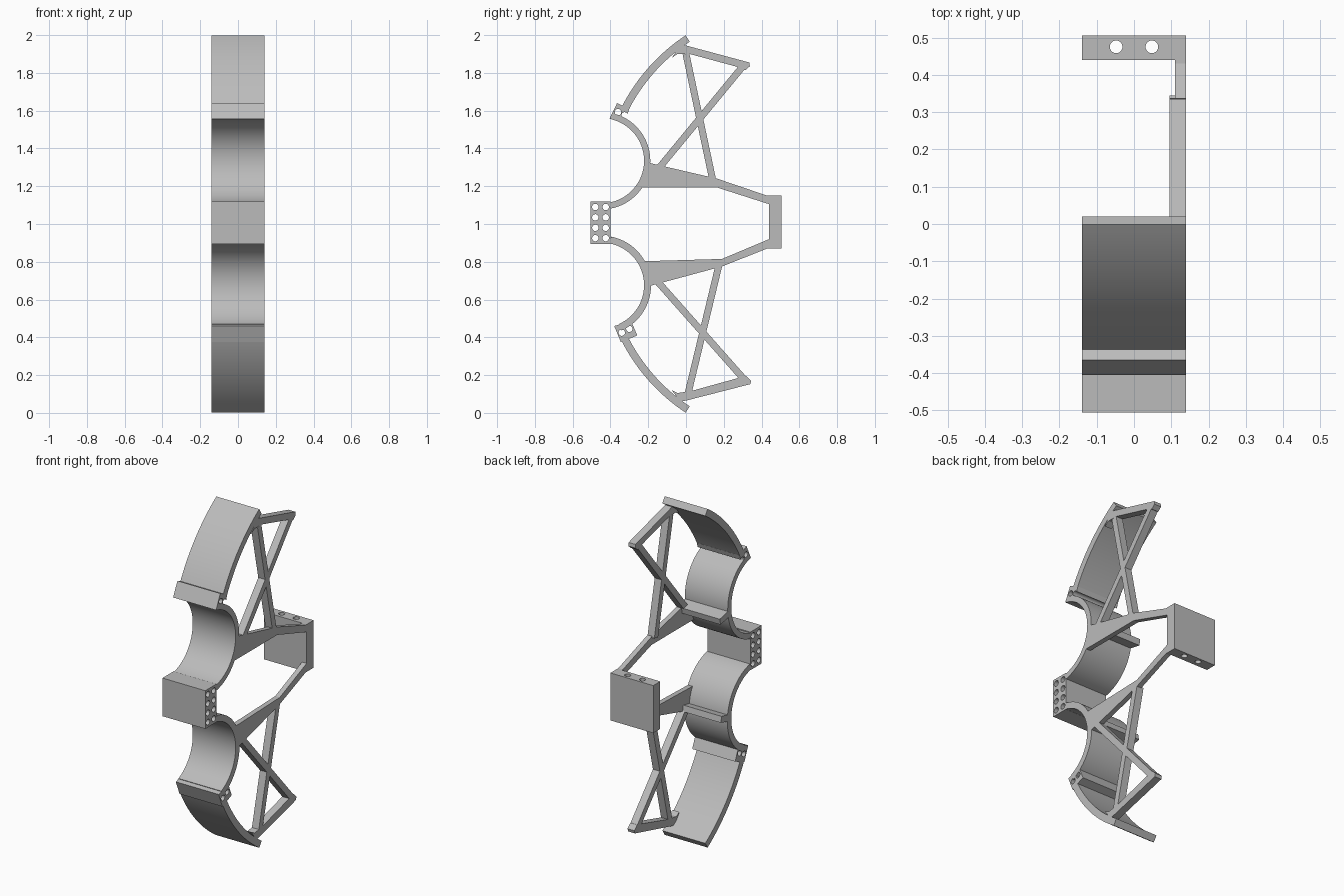
import bpy, bmesh, math
from mathutils import Matrix

old = bpy.data.objects.get("Cube")
if old:
    bpy.data.objects.remove(old)

GREY = (0.5, 0.5, 0.5, 1)
mat = bpy.data.materials.new("grey")
mat.use_nodes = True
mat.diffuse_color = GREY
mat.node_tree.nodes["Principled BSDF"].inputs["Base Color"].default_value = GREY

HALF = 0.14      # half of the overall width
STRUT_IN = 0.095  # inner side of the truss bars
PLATE_IN = 0.11   # inner side of the arm plates


def finish(name, bm):
    bmesh.ops.recalc_face_normals(bm, faces=bm.faces)
    mesh = bpy.data.meshes.new(name)
    bm.to_mesh(mesh)
    bm.free()
    mesh.materials.append(mat)
    ob = bpy.data.objects.new(name, mesh)
    bpy.context.collection.objects.link(ob)
    return ob


def extrude(name, profile, x0=-HALF, x1=HALF):
    """Extrude a (y, z) outline along x."""
    bm = bmesh.new()
    face = bm.faces.new([bm.verts.new((x0, y, z)) for y, z in profile])
    out = bmesh.ops.extrude_face_region(bm, geom=[face])["geom"]
    for v in out:
        if isinstance(v, bmesh.types.BMVert):
            v.co.x = x1
    return finish(name, bm)


def band(name, cy, cz, r0, r1, a0, a1, steps):
    """Curved strip between two radii; angles in degrees."""
    angles = [math.radians(a0 + (a1 - a0) * i / steps) for i in range(steps + 1)]
    ring = [(cy + r0 * math.cos(a), cz + r0 * math.sin(a)) for a in angles]
    ring += [(cy + r1 * math.cos(a), cz + r1 * math.sin(a)) for a in reversed(angles)]
    ob = extrude(name, ring)
    bpy.ops.object.select_all(action="DESELECT")
    ob.select_set(True)
    bpy.context.view_layer.objects.active = ob
    bpy.ops.object.shade_smooth_by_angle(angle=math.radians(30))


def strut(name, p, q, width=0.036):
    """Straight truss bar between two (y, z) points."""
    dy, dz = q[0] - p[0], q[1] - p[1]
    k = width / 2 / math.hypot(dy, dz)
    ny, nz = -dz * k, dy * k
    extrude(name, [(p[0] + ny, p[1] + nz), (q[0] + ny, q[1] + nz),
                   (q[0] - ny, q[1] - nz), (p[0] - ny, p[1] - nz)], STRUT_IN, HALF)


def drill(ob, centres, axis, radius=0.017):
    """Bore through holes along x or z."""
    bm = bmesh.new()
    for c in centres:
        turn = Matrix.Rotation(math.pi / 2, 4, "Y") if axis == "X" else Matrix()
        bmesh.ops.create_cone(bm, cap_ends=True, segments=24, radius1=radius,
                              radius2=radius, depth=1, matrix=Matrix.Translation(c) @ turn)
    cutter = finish("hole_cutter", bm)
    cutter.hide_render = True
    mod = ob.modifiers.new("holes", "BOOLEAN")
    mod.operation, mod.solver, mod.object = "DIFFERENCE", "EXACT", cutter
    graph = bpy.context.evaluated_depsgraph_get()
    mesh = bpy.data.meshes.new_from_object(ob.evaluated_get(graph))
    ob.modifiers.clear()
    ob.data = mesh
    bpy.data.objects.remove(cutter)


# Central front block with two columns of holes
block = extrude("front_block", [(-0.505, 0.895), (-0.4, 0.895), (-0.4, 1.12), (-0.505, 1.12)])
drill(block, [(0, y, 0.925 + 0.055 * i) for y in (-0.48, -0.425) for i in range(4)], "X")

# Rear block with vertical holes
rear = extrude("rear_block", [(0.44, 0.87), (0.505, 0.87), (0.505, 1.15), (0.44, 1.15)])
drill(rear, [(x, 0.475, 1) for x in (-0.048, 0.048)], "Z")

# Concave half-round cradles
band("upper_cradle", -0.447, 1.335, 0.225, 0.258, -79, 73, 40)
band("lower_cradle", -0.447, 0.676, 0.225, 0.262, -66, 79, 40)

# Outer curved shields
band("upper_shield", 0.55, 1.165, 0.96, 1.0, 123.5, 153, 20)
band("lower_shield", 0.55, 0.835, 0.96, 1.0, 207, 236.5, 20)

# Clamp ends with paired holes
clamp = extrude("upper_clamp", [(-0.405, 1.557), (-0.365, 1.64), (-0.3, 1.61),
                                (-0.31, 1.58), (-0.34, 1.54)])
drill(clamp, [(0, -0.36, 1.592), (0, -0.325, 1.575)], "X")
clamp = extrude("lower_clamp", [(-0.38, 0.46), (-0.345, 0.375), (-0.258, 0.41), (-0.29, 0.485)])
drill(clamp, [(0, -0.34, 0.425), (0, -0.3, 0.445)], "X")

# Arm plates joining the cradles to the rear block
extrude("upper_arm", [(-0.236, 1.193), (0.165, 1.193), (0.44, 1.105), (0.45, 1.15), (0.43, 1.15),
                      (0.165, 1.24), (-0.115, 1.305), (-0.2, 1.325), (-0.208, 1.26)],
        PLATE_IN, HALF)
extrude("lower_arm", [(-0.22, 0.803), (0.19, 0.815), (0.44, 0.92), (0.45, 0.87), (0.43, 0.87),
                      (0.19, 0.775), (-0.125, 0.69), (-0.2, 0.67), (-0.205, 0.75)],
        PLATE_IN, HALF)

# Full-width ledges behind the cradles
extrude("upper_ledge", [(-0.2, 1.325), (-0.115, 1.305), (-0.122, 1.27), (-0.2, 1.285)])
extrude("lower_ledge", [(-0.2, 0.67), (-0.125, 0.69), (-0.132, 0.725), (-0.2, 0.71)])

# Crossed truss bars
strut("upper_post", (0.0, 1.9), (0.142, 1.23))
strut("upper_diagonal", (0.305, 1.84), (-0.14, 1.3))
strut("lower_post", (0.01, 0.1), (0.175, 0.785))
strut("lower_diagonal", (0.31, 0.175), (-0.155, 0.7))

# Outer truss bars with a gusset against the shield
extrude("upper_bar", [(-0.075, 1.88), (-0.03, 1.945), (0.0, 1.945), (0.335, 1.855), (0.338, 1.835),
                      (0.315, 1.815), (0.26, 1.835), (0.02, 1.9), (-0.045, 1.9)], STRUT_IN, HALF)
extrude("lower_bar", [(-0.075, 0.12), (-0.03, 0.06), (0.0, 0.065), (0.34, 0.152), (0.345, 0.17),
                      (0.32, 0.195), (0.27, 0.183), (0.025, 0.115), (-0.045, 0.105)],
        STRUT_IN, HALF)
